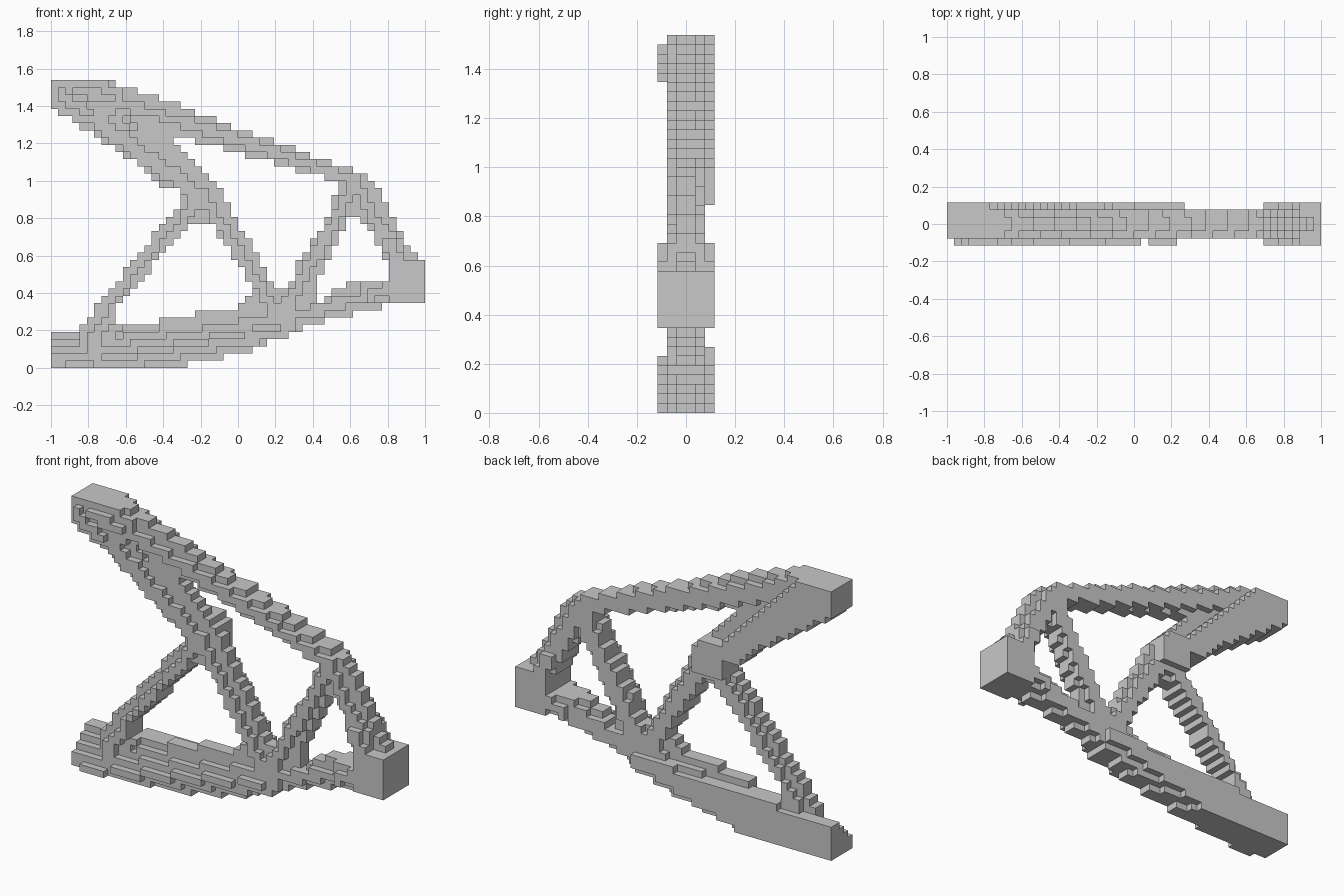
import bpy, bmesh, math
from mathutils import Vector

if "Cube" in bpy.data.objects:
    bpy.data.objects.remove(bpy.data.objects["Cube"], do_unlink=True)

NX, NY, NZ = 52, 6, 40
CELL = 2 / NX

# Side profile of the truss, in cells
outer = [(0, 0), (17, 0), (24, 1.5), (28, 2.5), (33, 4.5), (38, 6.5), (46, 8.5), (47, 9),
         (52, 9), (52, 15), (51, 15), (49, 18), (47, 21.5), (46, 24), (44, 26.5),
         (42, 27.5), (28, 32.5), (20, 35.6), (9, 39.6), (7, 40.2), (0, 40.2), (0, 36.3),
         (12, 28.4), (15, 25.2), (18, 25), (18.4, 23.5), (16.5, 21.3), (4.5, 6), (3, 5), (0, 5)]
upper_opening = [(17, 32.5), (17, 31), (23, 26), (27, 18.5), (31, 11), (33, 11),
                 (34.2, 14.3), (39, 21.3), (40, 25.8)]
left_opening = [(9, 6), (15, 6.5), (20, 7.5), (26, 8.5), (28.5, 10.5), (22, 20.5),
                (19.5, 20.5), (9, 8)]
right_opening = [(37, 9), (39, 10.5), (42, 12), (47, 12), (47, 14.5), (45, 18.5),
                 (43, 21), (41.5, 21), (37, 12)]

# Bars: centre line ends, then the reach of the outermost layers inward
# from the front (up to four layers) and from the back (two layers)
HEAVY = ((0.45, 1.7, 2.8, 3.8), (0, 2.4))
MEDIUM = ((0, 1.1, 2.2, 3.2), (0, 1.3))
LIGHT = ((0, 0.75, 2), (0, 1.3))
FOOT = ((0.9, 1.7, 2.5), (0.9, 1.7))
TIP = ((0.8, 2, 3), (0, 2))
bars = [((1, -0.1), (32, 5.9), HEAVY),
        ((31, 6.4), (47, 10.8), LIGHT),
        ((44.5, 10.4), (48, 11), FOOT),
        ((0, 39), (20.5, 24), MEDIUM),
        ((1, 38.2), (5, 35.5), TIP),
        ((4, 38.8), (8, 37.4), TIP),
        ((8, 37.4), (28, 31), LIGHT),
        ((28, 31), (42, 26), LIGHT),
        ((42, 26), (46, 19), LIGHT),
        ((46.8, 17.6), (48.5, 13), FOOT),
        ((42, 25), (33, 9), LIGHT),
        ((21, 24), (31, 8), LIGHT),
        ((20, 22.5), (6, 4), LIGHT)]


def inside(x, z, loop):
    hit = False
    for (ax, az), (bx, bz) in zip(loop, loop[1:] + loop[:1]):
        if (az > z) != (bz > z) and x < ax + (z - az) * (bx - ax) / (bz - az):
            hit = not hit
    return hit


def in_truss(i, k):
    x, z = i + 0.5, k + 0.5
    return inside(x, z, outer) and not any(
        inside(x, z, h) for h in (upper_opening, left_opening, right_opening))


def bar_distance(i, k, a, b):
    p, a, b = Vector((i + 0.5, k + 0.5)), Vector(a), Vector(b)
    t = (p - a).dot(b - a) / (b - a).length_squared
    return (p - a.lerp(b, min(1, max(0, t)))).length


def is_block(i, k):
    return i >= 47 and 9 <= k < 15


def depth_range(i, k):
    """First and last layer from front to back, rounded around each bar."""
    if is_block(i, k):
        return 0, NY - 1
    lower_flat = i < 33 and 0.3 * (i - 14) < k + 0.5 < 5 + 0.06 * i
    arm_flat = k >= 23 and i < 23 and i + k < 45
    node = 18 <= i < 23 and 22 <= k < 27
    flat = lower_flat or arm_flat or node
    front, back = (4 if flat and not node else 2), (NY - 1 if flat else 3)
    for a, b, (front_reach, back_reach) in bars:
        d = bar_distance(i, k, a, b)
        front = min([front] + [j for j, r in enumerate(front_reach) if d < r])
        back = max([back] + [NY - 1 - j for j, r in enumerate(back_reach) if d < r])
    return (max(front, 1) if i == 0 else front), back


cells = set()
for i in range(NX):
    for k in range(NZ):
        if in_truss(i, k):
            first, last = depth_range(i, k)
            cells.update((i, j, k) for j in range(first, last + 1))

# One flat colour
grey = bpy.data.materials.new("matte_grey")
grey.use_nodes = True
colour = (0.58, 0.58, 0.58, 1)
grey.diffuse_color = colour
grey.node_tree.nodes["Principled BSDF"].inputs["Base Color"].default_value = colour


def build_part(name, part):
    """Skin the exposed sides of a group of cells and merge the flat areas."""
    bm = bmesh.new()
    corners = {}

    def vert(p):
        if p not in corners:
            corners[p] = bm.verts.new(((p[0] - NX / 2) * CELL, (p[1] - NY / 2) * CELL, p[2] * CELL))
        return corners[p]

    for cell in sorted(part):
        for axis in range(3):
            u, v = (axis + 1) % 3, (axis + 2) % 3
            for side in (0, 1):
                near = list(cell)
                near[axis] += 2 * side - 1
                if tuple(near) in cells:
                    continue
                quad = []
                for du, dv in ((0, 0), (1, 0), (1, 1), (0, 1)):
                    p = list(cell)
                    p[axis] += side
                    p[u] += du
                    p[v] += dv
                    quad.append(vert(tuple(p)))
                bm.faces.new(quad if side else quad[::-1])
    bmesh.ops.dissolve_limit(bm, angle_limit=math.radians(1), verts=bm.verts[:], edges=bm.edges[:])
    mesh = bpy.data.meshes.new(name)
    bm.to_mesh(mesh)
    bm.free()
    mesh.materials.append(grey)
    bpy.context.collection.objects.link(bpy.data.objects.new(name, mesh))


# Split into named parts
parts = {"end_block": set(), "lower_chord": set(), "upper_chord_and_arm": set(), "diagonal_braces": set()}
for i, j, k in cells:
    if is_block(i, k):
        name = "end_block"
    elif k < 6 + 0.12 * i:
        name = "lower_chord"
    elif k >= 25 or i >= 44:
        name = "upper_chord_and_arm"
    else:
        name = "diagonal_braces"
    parts[name].add((i, j, k))
for name, part in parts.items():
    build_part(name, part)
